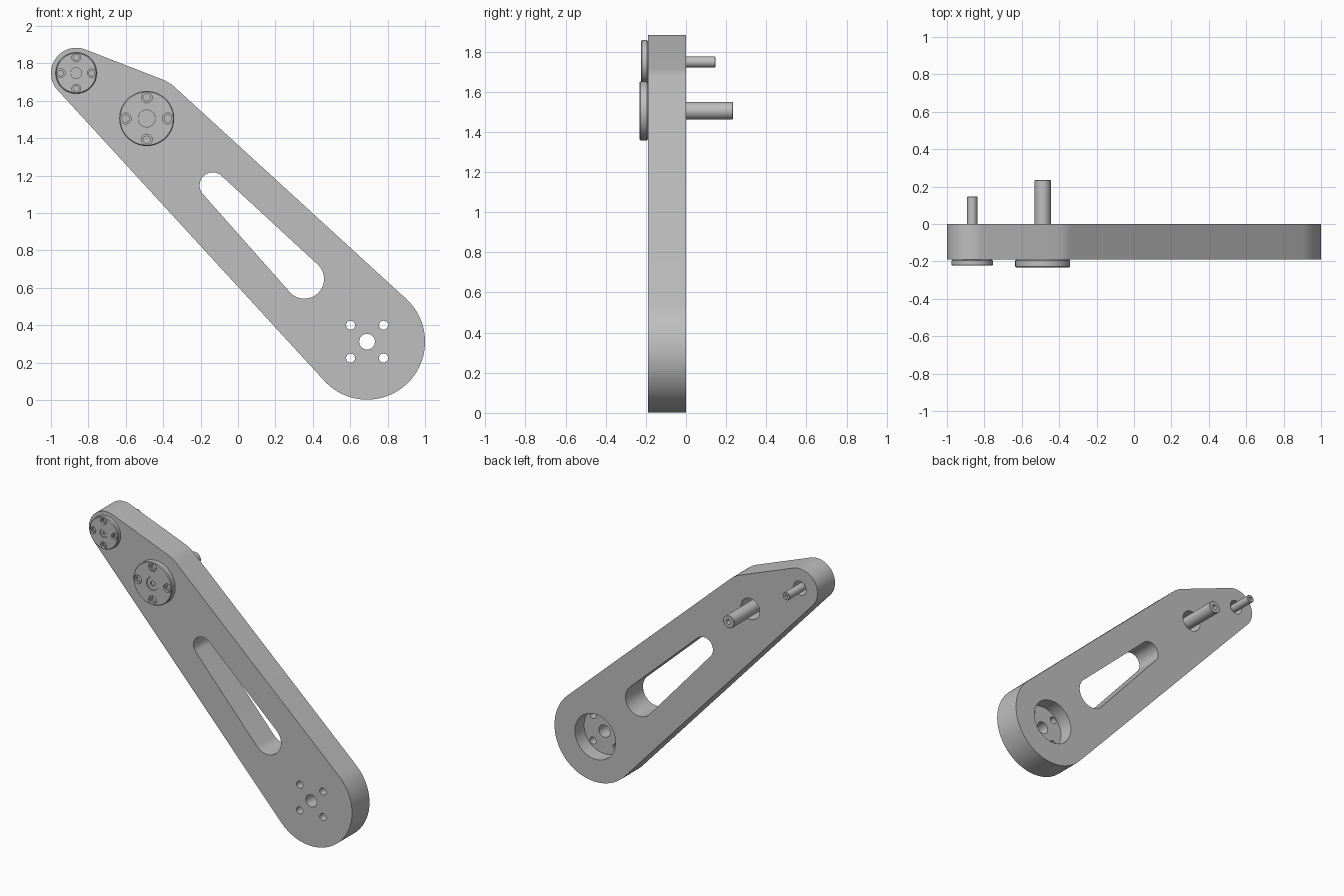
import bpy, bmesh, math
from mathutils import Vector
from mathutils.geometry import convex_hull_2d

if "Cube" in bpy.data.objects:
    bpy.data.objects.remove(bpy.data.objects["Cube"])

grey = bpy.data.materials.new("machined_grey")
grey.use_nodes = True
grey.diffuse_color = (0.52, 0.52, 0.52, 1)
grey.node_tree.nodes["Principled BSDF"].inputs["Base Color"].default_value = grey.diffuse_color

FRONT, BACK = -0.19, 0.0          # faces of the arm plate
TAIL, MIDDLE, HUB = (-0.865, 1.748), (-0.488, 1.505), (0.69, 0.312)


def finish(name, bm):
    bmesh.ops.remove_doubles(bm, verts=bm.verts, dist=1e-5)
    bmesh.ops.recalc_face_normals(bm, faces=bm.faces)
    mesh = bpy.data.meshes.new(name)
    bm.to_mesh(mesh)
    bm.free()
    mesh.materials.append(grey)
    obj = bpy.data.objects.new(name, mesh)
    bpy.context.collection.objects.link(obj)
    return obj


def hull_prism(name, circles, y0, y1, n=96):
    """Prism whose outline wraps tightly round circles (x, z, radius)."""
    pts = [Vector((x + r * math.cos(math.tau * i / n), z + r * math.sin(math.tau * i / n)))
           for x, z, r in circles for i in range(n)]
    bm = bmesh.new()
    face = bm.faces.new([bm.verts.new((pts[i].x, y0, pts[i].y)) for i in convex_hull_2d(pts)])
    ext = bmesh.ops.extrude_face_region(bm, geom=[face])
    moved = [g for g in ext["geom"] if isinstance(g, bmesh.types.BMVert)]
    bmesh.ops.translate(bm, verts=moved, vec=(0, y1 - y0, 0))
    return finish(name, bm)


def lathe(name, centre, profile, n=64):
    """Closed turned part along y from (radius, y) points that start and end on the axis."""
    cx, cz = centre
    bm = bmesh.new()
    verts = [bm.verts.new((cx + r, y, cz)) for r, y in profile]
    edges = [bm.edges.new(pair) for pair in zip(verts, verts[1:])]
    bmesh.ops.spin(bm, geom=verts + edges, cent=(cx, 0, cz), axis=(0, 1, 0),
                   angle=math.tau, steps=n, use_duplicate=False)
    return finish(name, bm)


def cut(obj, cutters):
    """Subtract the cutters, bake the result and discard them."""
    for c in cutters:
        mod = obj.modifiers.new("cut", "BOOLEAN")
        mod.operation, mod.solver, mod.object = "DIFFERENCE", "EXACT", c
    graph = bpy.context.evaluated_depsgraph_get()
    mesh = bpy.data.meshes.new_from_object(obj.evaluated_get(graph))
    obj.modifiers.clear()
    obj.data = mesh
    for c in cutters:
        bpy.data.objects.remove(c)


def drill(centre, r, y0, y1, n=48):
    return hull_prism("drill", [(*centre, r)], y0, y1, n)


# Arm plate with tapered slot, shaft holes, rear hub recess and hub holes
arm = hull_prism("arm_plate", [(*TAIL, 0.135), (*MIDDLE, 0.225), (*HUB, 0.31)], FRONT, BACK)
slot = hull_prism("slot", [(-0.135, 1.147, 0.07), (0.355, 0.647, 0.105)], FRONT - 0.1, BACK + 0.1)
holes = [slot, drill(HUB, 0.155, BACK - 0.1, BACK + 0.1), drill(HUB, 0.042, FRONT - 0.1, BACK + 0.1),
         drill(MIDDLE, 0.072, FRONT - 0.1, BACK + 0.1), drill(TAIL, 0.048, FRONT - 0.1, BACK + 0.1)]
for sx in (-1, 1):
    for sz in (-1, 1):
        holes.append(drill((HUB[0] + sx * 0.088, HUB[1] + sz * 0.088), 0.024, FRONT - 0.1, BACK + 0.1))
cut(arm, holes)
parts = [arm]


def bearing(prefix, centre, r, face, bolt_ring, bolt_r, shaft_r, bore, shaft_end):
    # Chamfered cap with a shallow seat for the shaft end
    ch = 0.005
    seat = shaft_r + 0.002
    cap = lathe(prefix + "_cap", centre, [
        (0, FRONT), (r - ch, FRONT), (r, FRONT - ch), (r, face + ch), (r - ch, face),
        (seat, face), (seat, face + 0.012), (0, face + 0.012)], 96)
    # Four counterbored bolt holes
    cutters = []
    for k in range(4):
        a = k * math.pi / 2
        c = (centre[0] + bolt_ring * math.cos(a), centre[1] + bolt_ring * math.sin(a))
        cutters += [drill(c, bolt_r, face - 0.05, face + 0.015, 32),
                    drill(c, bolt_r * 0.65, face - 0.05, face + 0.025, 32)]
    cut(cap, cutters)
    # Shaft with a centre bore at both ends
    tip = face + 0.004
    shaft = lathe(prefix + "_shaft", centre, [
        (0, tip + 0.03), (bore, tip + 0.03), (bore, tip), (shaft_r, tip),
        (shaft_r, shaft_end - 0.003), (shaft_r - 0.003, shaft_end),
        (bore, shaft_end), (bore, shaft_end - 0.04), (0, shaft_end - 0.04)])
    parts.extend([cap, shaft])


bearing("middle", MIDDLE, 0.147, -0.232, 0.113, 0.029, 0.043, 0.017, 0.235)
bearing("tail", TAIL, 0.11, -0.223, 0.083, 0.023, 0.027, 0.01, 0.147)

# Smooth curved walls, crisp edges
bpy.ops.object.select_all(action="DESELECT")
for p in parts:
    p.select_set(True)
bpy.context.view_layer.objects.active = arm
bpy.ops.object.shade_smooth_by_angle(angle=math.radians(30))
